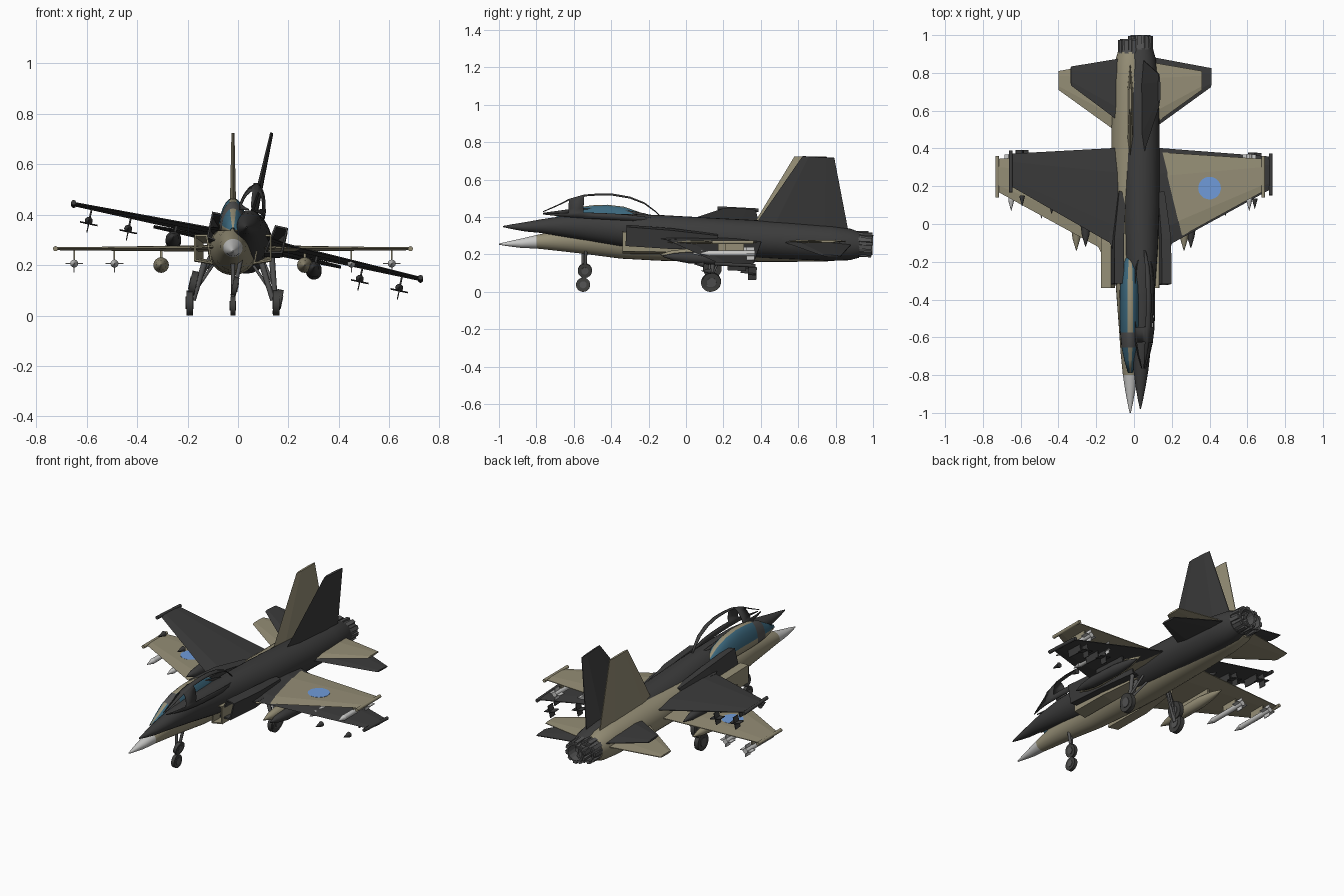
import bpy, bmesh, math
from mathutils import Matrix, Vector

cube = bpy.data.objects.get("Cube")
if cube:
    bpy.data.objects.remove(cube)


def material(name, rgb):
    m = bpy.data.materials.new(name)
    m.use_nodes = True
    m.diffuse_color = (*rgb, 1)
    bsdf = m.node_tree.nodes["Principled BSDF"]
    bsdf.inputs["Base Color"].default_value = (*rgb, 1)
    bsdf.inputs["Roughness"].default_value = 0.7
    return m


TAN = material("tan", (0.30, 0.27, 0.18))
CHARCOAL = material("charcoal", (0.045, 0.045, 0.045))
PALE = material("pale_grey", (0.58, 0.58, 0.57))
GLASS = material("blue_glass", (0.045, 0.14, 0.21))
BLUE = material("sky_blue", (0.16, 0.33, 0.70))
METAL = material("gunmetal", (0.09, 0.09, 0.09))
RUBBER = material("rubber", (0.05, 0.05, 0.048))


class Jet:
    """One aircraft, built in its own frame and placed by a matrix."""

    def __init__(self, prefix, place, skin, nose, frame, metal, bare):
        self.prefix, self.place, self.skin = prefix, place, skin
        self.nose, self.frame, self.metal, self.bare = nose, frame, metal, bare

    def finish(self, bm, name, mats, smooth=False):
        bmesh.ops.recalc_face_normals(bm, faces=bm.faces)
        mesh = bpy.data.meshes.new(self.prefix + name)
        bm.to_mesh(mesh)
        bm.free()
        mesh.transform(self.place)
        for m in mats:
            mesh.materials.append(m)
        ob = bpy.data.objects.new(self.prefix + name, mesh)
        bpy.context.collection.objects.link(ob)
        if smooth:
            bpy.ops.object.select_all(action='DESELECT')
            ob.select_set(True)
            bpy.context.view_layer.objects.active = ob
            bpy.ops.object.shade_smooth_by_angle(angle=math.radians(35))
        return ob

    def skin_rings(self, bm, rings, closed=True, caps=True):
        vs = [[bm.verts.new(p) for p in ring] for ring in rings]
        n = len(vs[0])
        for a, b in zip(vs, vs[1:]):
            for i in range(n if closed else n - 1):
                j = (i + 1) % n
                bm.faces.new((a[i], a[j], b[j], b[i]))
        if caps:
            bm.faces.new(vs[0])
            bm.faces.new(vs[-1])

    def loft(self, name, stations, mats, sides=24, rule=None, smooth=True):
        """Stations are (y, half width, half height, centre z)."""
        bm = bmesh.new()
        angles = [2 * math.pi * i / sides for i in range(sides)]
        self.skin_rings(bm, [[(w * math.cos(a), y, z + h * math.sin(a)) for a in angles]
                             for y, w, h, z in stations])
        if rule:
            for f in bm.faces:
                f.material_index = rule(f.calc_center_median())
        return self.finish(bm, name, mats, smooth)

    def panel(self, name, root, tip, side=1, upright=False):
        """Tapered surface; root and tip are (span, front y, rear y, height, thickness)."""
        bm = bmesh.new()
        rings = []
        for s, y0, y1, z, t in (root, tip):
            c, h = y1 - y0, t / 2
            sect = ((y0, 0), (y0 + .2 * c, h), (y0 + .75 * c, h), (y1, .002),
                    (y1, -.002), (y0 + .75 * c, -h), (y0 + .2 * c, -h))
            rings.append([(z + d, y, s) if upright else (side * s, y, z + d) for y, d in sect])
        self.skin_rings(bm, rings)
        return self.finish(bm, name, [self.skin])

    def rod(self, name, p, q, r1, r2, mat, sides=12):
        p, q = Vector(p), Vector(q)
        d = q - p
        m = Matrix.Translation((p + q) / 2) @ d.to_track_quat('Z', 'Y').to_matrix().to_4x4()
        bm = bmesh.new()
        bmesh.ops.create_cone(bm, cap_ends=True, segments=sides, radius1=r1, radius2=r2,
                              depth=d.length, matrix=m)
        return self.finish(bm, name, [mat], True)

    def box(self, name, centre, size, mat, turn=Matrix()):
        bm = bmesh.new()
        bmesh.ops.create_cube(bm, size=1, matrix=turn @ Matrix.Translation(centre)
                              @ Matrix.Diagonal((*size, 1)))
        return self.finish(bm, name, [mat])

    def body(self):
        stations = [(-1, .003, .003, -.005), (-.95, .014, .013, -.003), (-.88, .027, .025, 0),
                    (-.8, .039, .036, .008), (-.68, .051, .055, .014), (-.55, .06, .072, .016),
                    (-.35, .075, .09, .008), (-.15, .09, .097, .004), (.1, .1, .1, 0),
                    (.5, .1, .1, 0), (.75, .092, .095, -.002), (.86, .08, .084, -.004),
                    (.91, .066, .068, -.004)]
        self.loft("fuselage", stations, [self.skin, self.nose], 28,
                  lambda c: 1 if c.y < -.8 else 0)
        # Exhaust with a hollow throat and overlapping petals
        self.loft("exhaust", [(.88, .066, .066, 0), (.98, .054, .054, 0), (.98, .045, .045, 0),
                              (.9, .045, .045, 0)], [self.metal], 16, smooth=False)
        for i in range(10):
            self.box(f"exhaust_petal_{i}", (.06, .935, 0), (.012, .08, .022), self.metal,
                     Matrix.Rotation(i * math.tau / 10, 4, 'Y'))

    def canopy(self):
        profile = [(-.79, .012, .015), (-.72, .032, .052), (-.655, .046, .09), (-.575, .054, .118),
                   (-.5, .057, .128), (-.42, .057, .131), (-.33, .055, .12), (-.25, .046, .092),
                   (-.19, .03, .05), (-.15, .012, .012)]
        n = 12
        bm = bmesh.new()
        self.skin_rings(bm, [[(w * math.cos(math.pi * i / n), y, .075 + h * math.sin(math.pi * i / n))
                              for i in range(n + 1)] for y, w, h in profile],
                        closed=False, caps=False)
        glass = []
        for k, f in enumerate(bm.faces):
            strip, station = k % n, k // n
            if station == 2:
                f.material_index = 1
            elif strip not in (0, n - 1, n // 2, n // 2 - 1):
                f.material_index = 2
                glass.append(f)
        if self.bare:
            bmesh.ops.delete(bm, geom=glass, context='FACES')
        ob = self.finish(bm, "canopy", [self.skin, self.frame, GLASS], True)
        ob.modifiers.new("thickness", 'SOLIDIFY').thickness = .004

    def surfaces(self):
        self.panel("tail_fin", (.05, .33, .85, 0, .03), (.465, .58, .75, 0, .012), upright=True)
        for s, label in ((1, "left"), (-1, "right")):
            self.panel(label + "_wing", (.08, -.17, .385, .005, .024), (.7, .17, .345, .005, .012), s)
            self.panel(label + "_wing_root", (.07, -.33, .1, .012, .016), (.17, -.12, .1, .006, .012), s)
            self.panel(label + "_tailplane", (.06, .48, .865, .01, .02), (.38, .71, .81, .01, .01), s)
            self.rod(label + "_tip_rail", (s * .704, .14, .005), (s * .704, .36, .005), .01, .01, self.skin)
            if not self.bare:
                self.rod(label + "_roundel", (s * .42, .19, .009), (s * .42, .19, .0145),
                         .06, .06, BLUE, 28)
            # Open intake duct, tapering back into the body
            bm = bmesh.new()
            rings = [[(s * x, y, z) for x, z in ((a, b), (c, b + .012), (c, d), (a + .02, d))]
                     for y, a, b, c, d in ((-.34, .085, -.052, .15, .058),
                                           (-.1, .085, -.055, .15, .052),
                                           (.15, .07, -.05, .12, .03))]
            self.skin_rings(bm, rings, caps=False)
            ob = self.finish(bm, label + "_intake", [self.skin])
            mod = ob.modifiers.new("walls", 'SOLIDIFY')
            mod.thickness, mod.offset = .01, 0

    def stores(self):
        missile = self.skin if self.bare else PALE
        for s, label in ((1, "left"), (-1, "right")):
            # Fuel tank
            x = s * .285
            bm_y = [(-.14, .002), (-.08, .02), (0, .031), (.2, .031), (.3, .02), (.37, .003)]
            tank = self.loft(label + "_fuel_tank", [(y, r, r, 0) for y, r in bm_y], [self.skin], 16)
            tank.data.transform(self.place @ Matrix.Translation((x, 0, -.06)) @ self.place.inverted())
            self.box(label + "_tank_pylon", (x, .15, -.02), (.01, .22, .04), self.skin)
            # Missiles
            for x, y, part in ((s * .47, .03, "_inner"), (s * .63, .07, "_outer")):
                name, z = label + part, -.054
                self.rod(name + "_missile_tip", (x, y, z), (x, y + .055, z), .001, .016, missile)
                if not self.bare:
                    self.rod(name + "_missile_body", (x, y + .055, z), (x, y + .3, z), .015, .015, missile)
                for size in ((.07, .045, .004), (.004, .045, .07)):
                    self.box(name + "_missile_fin", (x, y + .275, z), size, missile)
                self.box(name + "_pylon", (x, y + .19, -.02), (.006, .1, .045), self.skin)

    def gear(self):
        def wheel(name, x, y, r, w):
            self.rod(name, (x - w, y, r - .26), (x + w, y, r - .26), r, r, RUBBER, 24)
            self.rod(name + "_hub", (x - w - .003, y, r - .26), (x + w + .003, y, r - .26),
                     r * .5, r * .5, self.metal, 16)
        wheel("nose_wheel", 0, -.55, .038, .01)
        self.rod("nose_strut", (0, -.55, -.03), (0, -.55, -.21), .009, .008, self.metal)
        for s, label in ((1, "left"), (-1, "right")):
            wheel(label + "_main_wheel", s * .172, .13, .05, .013)
            self.rod(label + "_main_strut", (s * .11, .13, -.04), (s * .158, .13, -.2), .012, .01, self.metal)
            self.rod(label + "_main_brace", (s * .08, .18, -.06), (s * .155, .135, -.17), .006, .006, self.metal)

    def build(self):
        self.body()
        self.canopy()
        self.surfaces()
        self.stores()
        self.gear()


# Level tan jet, and a banked charcoal jet overlapping it
Jet("tan_", Matrix.Translation((-.02, 0, .26)), TAN, PALE, METAL, METAL, False).build()
bank = (Matrix.Translation((.035, .02, .302)) @ Matrix.Rotation(math.radians(-3), 4, 'X')
        @ Matrix.Rotation(math.radians(12.2), 4, 'Y'))
Jet("charcoal_", bank, CHARCOAL, CHARCOAL, CHARCOAL, METAL, True).build()
